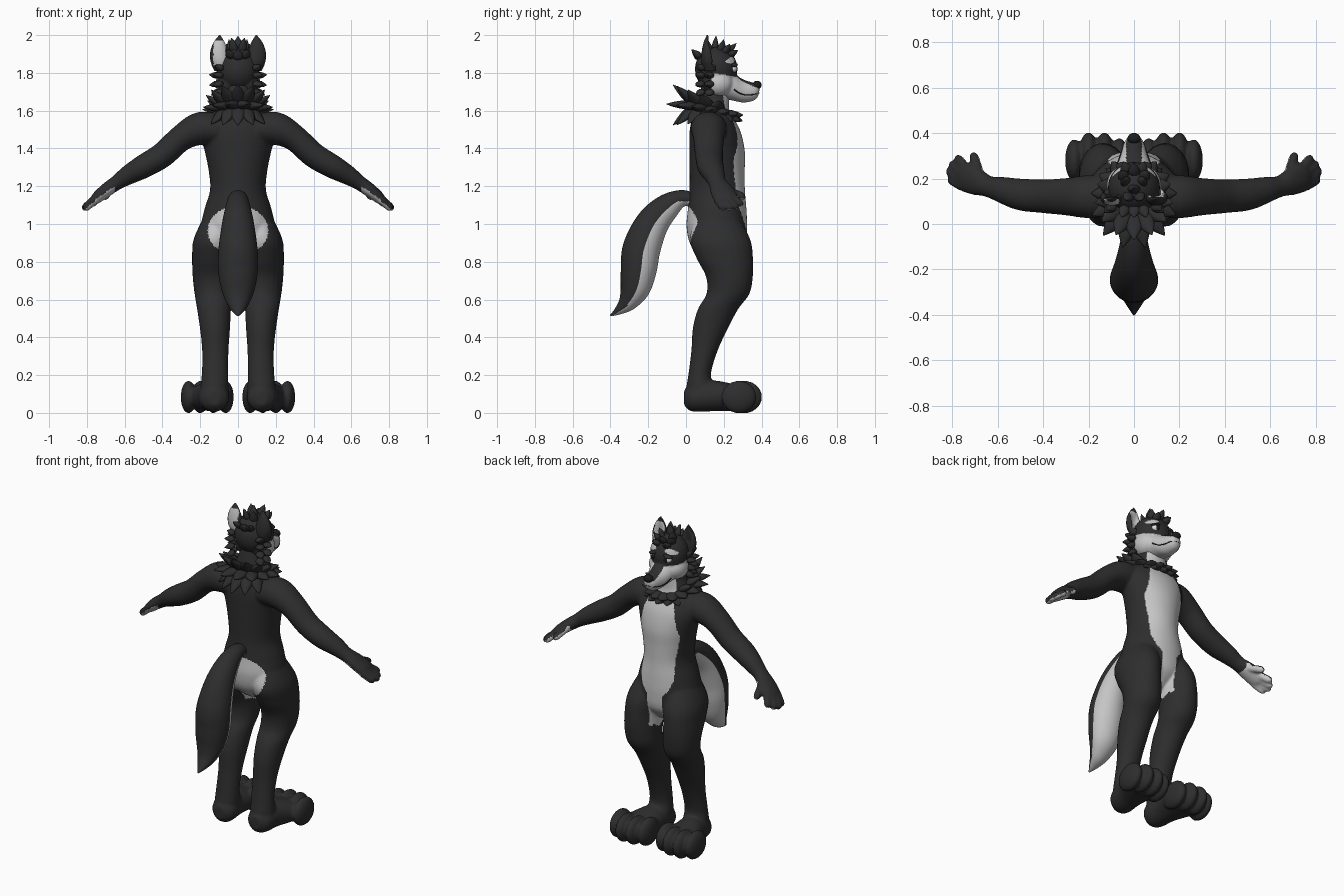
import bpy, bmesh, math
from mathutils import Vector, Matrix


def mat(name, c):
    m = bpy.data.materials.new(name)
    m.diffuse_color = (*c, 1)
    return m


DARK = mat("charcoal_fur", (0.027, 0.027, 0.028))
PALE = mat("pale_fur", (0.56, 0.56, 0.56))
BLACK = mat("black_nose", (0.012, 0.012, 0.012))
WHITE = mat("eye_white", (0.75, 0.75, 0.75))


def spline(pts, sub):
    """Catmull-Rom through rows of numbers"""
    out = []
    for i in range(len(pts) - 1):
        p0, p1, p2, p3 = pts[max(i - 1, 0)], pts[i], pts[i + 1], pts[min(i + 2, len(pts) - 1)]
        for k in range(sub):
            t = k / sub
            out.append([0.5 * (2 * b + (c - a) * t + (2 * a - 5 * b + 4 * c - d) * t * t
                        + (3 * b - a - 3 * c + d) * t ** 3) for a, b, c, d in zip(p0, p1, p2, p3)])
    out.append(list(pts[-1]))
    return out


def tube(bm, pts, side=(1, 0, 0), axis=None, n=24, sub=5):
    """Elliptical loft; rows are x, y, z, radius along side, other radius"""
    rows = spline(pts, sub)
    cs = [Vector(r[:3]) for r in rows]
    rings = []
    for i, r in enumerate(rows):
        t = Vector(axis) if axis else (cs[min(i + 1, len(cs) - 1)] - cs[max(i - 1, 0)]).normalized()
        s = Vector(side)
        u = (s - t * s.dot(t)).normalized()
        v = t.cross(u)
        a, b = max(r[3], 0.002), max(r[4], 0.002)
        rings.append([bm.verts.new(cs[i] + u * a * math.cos(k * math.tau / n) + v * b * math.sin(k * math.tau / n))
                      for k in range(n)])
    for p, q in zip(rings, rings[1:]):
        for k in range(n):
            bm.faces.new((p[k], p[(k + 1) % n], q[(k + 1) % n], q[k]))
    bm.faces.new(rings[0])
    bm.faces.new(rings[-1])


def ball(bm, c, r, rot=None):
    m = Matrix.Translation(c) @ (rot or Matrix()) @ Matrix.Diagonal((*r, 1))
    bmesh.ops.create_uvsphere(bm, u_segments=24, v_segments=14, radius=1, matrix=m)


def tuft(bm, base, d, length, w, th):
    """Pointed leaf of fur"""
    b, d = Vector(base), Vector(d).normalized()
    s = d.cross(Vector((0, 0, 1)))
    s = s if s.length > 0.1 else Vector((1, 0, 0))
    prof = ((0, .5, .5), (.3, 1, 1), (.6, .85, .8), (.85, .4, .4), (1, .05, .05))
    tube(bm, [(*(b + d * length * t), w * p, th * q) for t, p, q in prof], s, n=10, sub=3)


def mirror(bm):
    g = bmesh.ops.duplicate(bm, geom=bm.verts[:] + bm.edges[:] + bm.faces[:])["geom"]
    for v in g:
        if isinstance(v, bmesh.types.BMVert):
            v.co.x *= -1


def finish(bm, name, mats, rule=None, voxel=0, smooth=6):
    bmesh.ops.recalc_face_normals(bm, faces=bm.faces[:])
    me = bpy.data.meshes.new(name)
    bm.to_mesh(me)
    bm.free()
    ob = bpy.data.objects.new(name, me)
    bpy.context.collection.objects.link(ob)
    if voxel:
        r = ob.modifiers.new("fuse", 'REMESH')
        r.mode, r.voxel_size = 'VOXEL', voxel
        s = ob.modifiers.new("soften", 'SMOOTH')
        s.factor, s.iterations = 0.5, smooth
        dg = bpy.context.evaluated_depsgraph_get()
        new = bpy.data.meshes.new_from_object(ob.evaluated_get(dg))
        ob.modifiers.clear()
        ob.data = me = new
    me.materials.clear()
    for m in mats:
        me.materials.append(m)
    for p in me.polygons:
        p.use_smooth = True
        p.material_index = int(rule(p.center, p.normal)) if rule else 0
    return ob


def lerp(table, z):
    for (z0, w0), (z1, w1) in zip(table, table[1:]):
        if z0 <= z <= z1:
            return w0 + (w1 - w0) * (z - z0) / (z1 - z0)
    return 0


# limbs, built on +x and mirrored
bm = bmesh.new()
tube(bm, [(.10, .165, 1.04, .08, .11), (.125, .18, .92, .11, .16), (.135, .205, .82, .108, .15),
          (.135, .23, .72, .105, .124), (.13, .222, .63, .1, .114), (.127, .17, .55, .09, .107),
          (.122, .13, .45, .08, .094), (.12, .098, .33, .07, .07), (.122, .072, .2, .07, .06),
          (.125, .08, .12, .075, .08), (.125, .08, .05, .065, .07)], axis=(0, 0, 1))
tube(bm, [(.10, .12, 1.50, .09, .08), (.2, .12, 1.505, .095, .088), (.3, .12, 1.455, .082, .07),
          (.4, .122, 1.365, .074, .067), (.5, .13, 1.305, .07, .063), (.58, .15, 1.26, .058, .052),
          (.64, .165, 1.22, .047, .04), (.69, .185, 1.185, .06, .037), (.74, .205, 1.145, .065, .032),
          (.765, .21, 1.12, .05, .024)], side=(0, 1, 0))
# feet with four toes
tube(bm, [(.125, -.01, .08, .03, .04), (.125, .03, .08, .075, .072), (.135, .13, .09, .085, .082),
          (.15, .22, .085, .11, .075), (.16, .3, .075, .12, .06), (.16, .34, .07, .08, .03)], axis=(0, 1, 0))
for x, y, r in ((.065, .285, .042), (.13, .31, .042), (.2, .31, .042), (.262, .28, .041)):
    ball(bm, (x, y, .084), (r, .093, .086))
# fingers and thumb
for a, b in (((.73, .235, 1.15), (.78, .295, 1.10)), ((.75, .215, 1.14), (.805, .268, 1.085)),
             ((.76, .19, 1.13), (.818, .238, 1.08)), ((.755, .165, 1.13), (.812, .2, 1.08)),
             ((.68, .22, 1.18), (.708, .31, 1.14))):
    a, b = Vector(a), Vector(b)
    tube(bm, [(*a, .022, .022), (*a.lerp(b, .5), .022, .022), (*a.lerp(b, .85), .021, .021),
              (*a.lerp(b, 1.05), .01, .01)], side=(0, 1, .3), n=14)
mirror(bm)
# torso and neck
tube(bm, [(0, .18, .80, .06, .06), (0, .17, .88, .16, .14), (0, .163, .98, .195, .16), (0, .165, 1.08, .177, .155),
          (0, .165, 1.18, .148, .147), (0, .165, 1.28, .155, .146), (0, .165, 1.38, .175, .147),
          (0, .155, 1.48, .2, .137), (0, .145, 1.55, .185, .115), (0, .14, 1.6, .13, .09),
          (0, .15, 1.68, .085, .08), (0, .16, 1.76, .07, .07)], axis=(0, 0, 1), n=40)

BELLY = ((.74, .03), (.8, .045), (.97, .05), (1.02, .09), (1.08, .115), (1.2, .108), (1.35, .135), (1.5, .105),
         (1.57, .08), (1.8, .06))


def body_rule(c, n):
    x = abs(c.x)
    if x > .655 and 1 < c.z < 1.3:      # palms
        nx = n.x if c.x > 0 else -n.x
        return -.6 * nx + .1 * n.y - .8 * n.z > .15
    if c.y > .16 and (n.y > 0 or c.z < .95) and x < lerp(BELLY, c.z):
        return True
    if .76 < c.z < .95 and x < .05:     # between the legs
        return True
    return c.y < .13 and (x / .16) ** 2 + ((c.z - .965) / .13) ** 2 < 1


finish(bm, "body", [DARK, PALE], body_rule, .008)

# tail, pale underneath
bm = bmesh.new()
tube(bm, [(0, .06, 1.12, .04, .035), (0, -.02, 1.135, .05, .045), (0, -.1, 1.09, .065, .07), (0, -.18, 1.0, .085, .088),
          (0, -.235, .87, .103, .1), (0, -.25, .76, .105, .095), (0, -.27, .66, .09, .08),
          (0, -.31, .585, .06, .05), (0, -.36, .54, .03, .022), (0, -.4, .515, .004, .004)], n=48, sub=8)
finish(bm, "tail", [DARK, PALE], lambda c, n: c.z < 1.12 and .85 * n.y - .53 * n.z > .15)

# head with muzzle
bm = bmesh.new()
ball(bm, (0, .16, 1.82), (.115, .113, .12))
ball(bm, (.055, .17, 1.745), (.065, .08, .07))
ball(bm, (-.055, .17, 1.745), (.065, .08, .07))
tube(bm, [(0, .17, 1.745, .09, .08), (0, .24, 1.73, .08, .075), (0, .3, 1.705, .06, .062), (0, .35, 1.7, .046, .05),
          (0, .375, 1.703, .034, .037), (0, .388, 1.71, .015, .015)], axis=(0, 1, 0))


def head_rule(c, n):
    x = abs(c.x)
    if c.y < .135 or (n.z > .45 and x < .035 and c.y > .24):
        return False
    if c.z < 1.8 - (c.y - .13) * .15 and not (x < .03 and c.z > 1.76):
        return True
    # pale brow marks
    return c.y > .2 and ((x - .06) / .035) ** 2 + ((c.z - 1.868 + (x - .06) * .3) / .014) ** 2 < 1


finish(bm, "head", [DARK, PALE], head_rule, .006, 5)

# nose
bm = bmesh.new()
ball(bm, (0, .376, 1.735), (.029, .024, .023))
finish(bm, "nose", [BLACK])

# mouth line along each side of the muzzle
bm = bmesh.new()
tube(bm, [(.004, .386, 1.693, .003, .003), (.034, .368, 1.688, .003, .003), (.052, .325, 1.682, .003, .003),
          (.066, .285, 1.692, .003, .003), (.076, .255, 1.712, .003, .003)], side=(0, 0, 1), n=8)
mirror(bm)
finish(bm, "mouth", [BLACK])

# eyes, pupils, lids
for name, m, c, r in (("eyes", WHITE, (.048, .25, 1.822), (.026, .02, .02)),
                      ("pupils", BLACK, (.045, .266, 1.822), (.012, .007, .014)),
                      ("eyelids", DARK, (.049, .252, 1.843), (.031, .022, .01))):
    bm = bmesh.new()
    ball(bm, c, r, Matrix.Rotation(.25, 4, 'Y') if name == "eyelids" else None)
    mirror(bm)
    finish(bm, name, [m])

# ears, pale inside
bm = bmesh.new()
tube(bm, [(.085, .13, 1.81, .04, .035), (.095, .12, 1.86, .05, .038), (.1, .115, 1.91, .047, .032),
          (.1, .113, 1.96, .03, .02), (.097, .113, 2.0, .003, .003)], axis=(0, 0, 1), n=32, sub=8)
for v in bm.verts:                      # hollow the front
    k = 1 - abs(v.co.x - .098) / .04
    if v.co.y > .12 and k > 0 and v.co.z > 1.84:
        v.co.y -= min(k, .7) * .05 * min(1, (2.0 - v.co.z) / .1)
mirror(bm)
finish(bm, "ears", [DARK, PALE], lambda c, n: n.y > .3 and abs(abs(c.x) - .098) < .032 and 1.84 < c.z < 1.97)

# hair on the crown and cheek fur
bm = bmesh.new()
for x, y, z, dy, dz, ln in ((.02, .13, 1.9, -.3, 1, .09), (.03, .18, 1.9, .25, 1, .08), (.035, .08, 1.88, -.7, .6, .07),
                            (.03, .225, 1.89, .8, .5, .06), (.04, .2, 1.9, .5, .8, .065)):
    tuft(bm, (x, y, z), (x * 8, dy, dz), ln, .025, .018)
for z, dz, ln in ((1.82, .5, .05), (1.785, .1, .06), (1.745, -.2, .06), (1.705, -.5, .055)):
    tuft(bm, (.095, .13, z), (1, -.3, dz), ln, .026, .018)
    tuft(bm, (.085, .09, z), (.8, -.7, dz), ln, .026, .018)
mirror(bm)
tuft(bm, (0, .15, 1.9), (0, .1, 1), .095, .028, .02)
tuft(bm, (0, .21, 1.9), (0, .7, .7), .08, .025, .018)
tuft(bm, (0, .08, 1.87), (0, -.6, .6), .07, .03, .02)
finish(bm, "head_fur", [DARK])

# neck ruff: three rings of fur leaves, longest at the back
bm = bmesh.new()
for j, el in enumerate((42, 2, -42)):
    for i in range(14):
        az = (i + .5 * (j % 2)) * math.tau / 14
        dx, dy = math.sin(az), -math.cos(az)
        back = (1 - dy) / 2
        if j == 0 and back < .3:
            continue
        e = math.radians(el * (.5 + .5 * back))
        tuft(bm, (.065 * dx, .135 + .085 * dy, 1.575 + .055 * back),
             (dx * math.cos(e), dy * math.cos(e), math.sin(e)), .085 + .075 * back, .04, .024)
finish(bm, "neck_ruff", [DARK])
